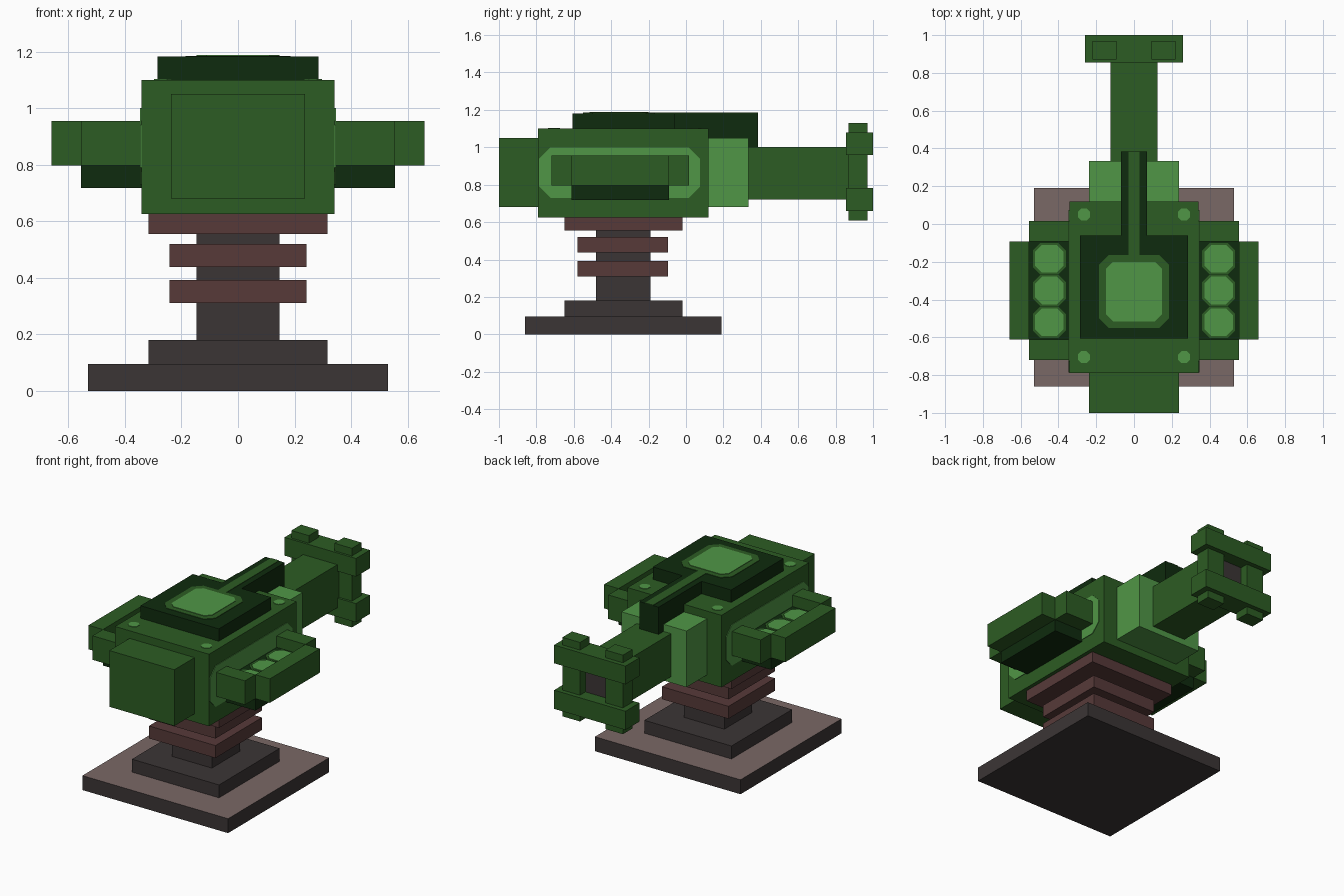
import bpy, bmesh

if "Cube" in bpy.data.objects:
    bpy.data.objects.remove(bpy.data.objects["Cube"])


def lin(c):
    c /= 255
    return c / 12.92 if c <= 0.04045 else ((c + 0.055) / 1.055) ** 2.4


def material(name, rgb):
    m = bpy.data.materials.new(name)
    m.diffuse_color = (*[lin(c) for c in rgb], 1)
    m.use_nodes = True
    m.node_tree.nodes["Principled BSDF"].inputs["Base Color"].default_value = m.diffuse_color
    return m


GREEN = material("green", (44, 92, 35))
DARK = material("dark_green", (15, 43, 14))
LIGHT = material("light_green", (80, 150, 70))
GREY = material("dark_grey", (59, 53, 53))
MAROON = material("maroon", (87, 58, 57))
DUST = material("dusty_pink", (122, 104, 102))


def finish(bm, name, *mats):
    bmesh.ops.recalc_face_normals(bm, faces=bm.faces[:])
    me = bpy.data.meshes.new(name)
    bm.to_mesh(me)
    bm.free()
    ob = bpy.data.objects.new(name, me)
    for m in mats:
        me.materials.append(m)
    bpy.context.collection.objects.link(ob)
    return ob


def box(name, x, y, z, *mats):
    """Box from (min, max) ranges."""
    bm = bmesh.new()
    bmesh.ops.create_cube(bm, size=1)
    for v in bm.verts:
        v.co = [(a + b) / 2 + c * (b - a) for c, (a, b) in zip(v.co, (x, y, z))]
    return finish(bm, name, *mats)


def octagon(name, u, v, base, top, mat, cut, axis="z"):
    """Thin plate with clipped corners, facing up (u=x, v=y) or sideways (u=y, v=z)."""
    (u0, u1), (v0, v1) = u, v
    pts = [(u0 + cut, v0), (u1 - cut, v0), (u1, v0 + cut), (u1, v1 - cut),
           (u1 - cut, v1), (u0 + cut, v1), (u0, v1 - cut), (u0, v0 + cut)]
    bm = bmesh.new()
    rings = [[bm.verts.new((p, q, w) if axis == "z" else (w, p, q)) for p, q in pts]
             for w in (base, top)]
    for r in rings:
        bm.faces.new(r)
    for i in range(8):
        j = (i + 1) % 8
        bm.faces.new((rings[0][i], rings[0][j], rings[1][j], rings[1][i]))
    return finish(bm, name, mat)


def sym(w):
    return (-w, w)


# Pedestal: base slab with a dusty top face, step, column and rings
base = box("base_slab", sym(.53), (-.86, .19), (0, .095), GREY, DUST)
for f in base.data.polygons:
    f.material_index = int(f.normal.z > .5)
box("base_step", sym(.317), (-.65, -.02), (.095, .18), GREY)
box("column", sym(.146), (-.48, -.19), (.18, .555), GREY)
for i, z in enumerate(((.31, .392), (.438, .52))):
    box(f"column_ring_{i}", sym(.242), (-.58, -.096), z, MAROON)
box("turret_mount", sym(.317), (-.65, -.02), (.555, .626), MAROON)

# Turret body, counterweight, collar and barrel
box("body", sym(.342), (-.79, .12), (.626, 1.10), GREEN)
box("counterweight", sym(.237), (-1, -.79), (.68, 1.05), GREEN)
box("collar", sym(.237), (.12, .333), (.68, 1.05), LIGHT)
box("barrel", sym(.125), (.333, .91), (.72, 1.003), GREEN)

# Muzzle frame with dark opening
box("muzzle_opening", sym(.09), (.91, .913), (.783, .96), GREY)
box("muzzle_top_bar", sym(.26), (.855, 1), (.96, 1.08), GREEN)
box("muzzle_bottom_bar", sym(.26), (.855, 1), (.66, .783), GREEN)

# Roof plate with forward spine, stripe and painted hatch
box("roof_plate", sym(.285), (-.607, -.062), (1.10, 1.182), DARK)
box("roof_spine", sym(.07), (-.062, .385), (1.003, 1.182), DARK)
box("spine_stripe", sym(.03), (-.17, .385), (1.182, 1.185), GREEN)
octagon("hatch_border", sym(.185), (-.55, -.165), 1.182, 1.185, GREEN, .05)
octagon("hatch_light", sym(.147), (-.515, -.2), 1.185, 1.188, LIGHT, .035)

for s, side in ((1, "right"), (-1, "left")):
    def mx(a, b):
        return tuple(sorted((s * a, s * b)))

    # Muzzle posts and roof bolts
    box(f"muzzle_post_{side}", mx(.093, .22), (.87, .97), (.61, 1.13), GREEN)
    for y in (.05, -.705):
        octagon(f"bolt_{side}", mx(.233, .297), (y - .032, y + .032),
                1.10, 1.103, LIGHT, .018)

    # Painted side band
    octagon(f"side_band_{side}", (-.785, .075), (.73, 1.0), s * .342, s * .346,
            LIGHT, .06, "x")

    # Side pod: end blocks, outer rail, sunken tray with three lamps
    box(f"pod_rear_block_{side}", mx(.342, .555), (-.72, -.612), (.797, .955), GREEN)
    box(f"pod_front_block_{side}", mx(.342, .555), (-.092, .016), (.797, .955), GREEN)
    box(f"pod_rail_{side}", mx(.555, .66), (-.612, -.092), (.797, .955), GREEN)
    box(f"pod_tray_{side}", mx(.342, .555), (-.612, -.092), (.718, .88), DARK)
    for y in (-.52, -.352, -.184):
        octagon(f"lamp_ring_{side}", mx(.36, .536), (y - .083, y + .083),
                .88, .883, GREEN, .04)
        octagon(f"lamp_{side}", mx(.373, .523), (y - .073, y + .073),
                .883, .887, LIGHT, .035)
